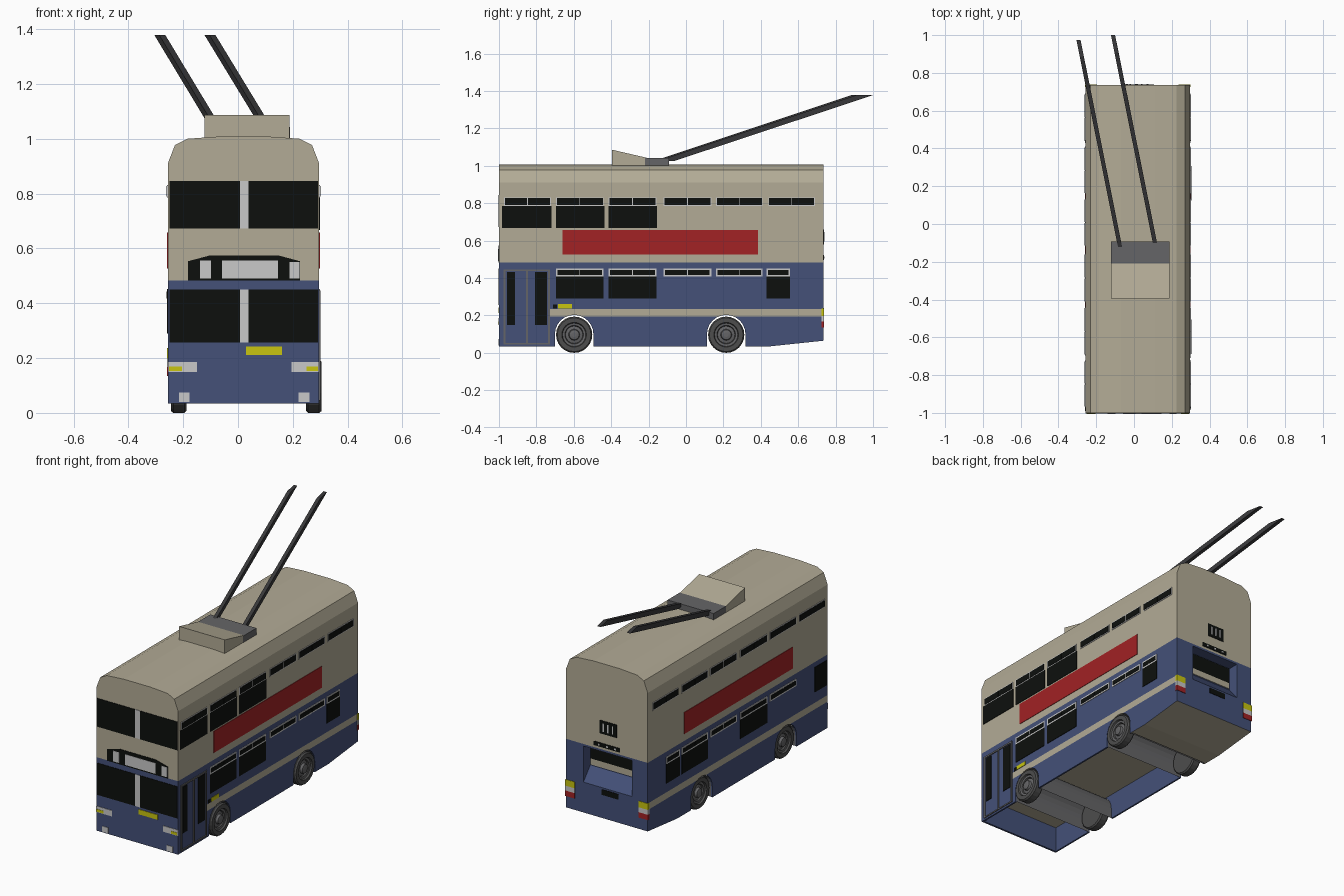
import bpy, bmesh, math
from mathutils import Vector

if "Cube" in bpy.data.objects:
    bpy.data.objects.remove(bpy.data.objects["Cube"])

def mat(name, r, g, b):
    m = bpy.data.materials.new(name)
    m.diffuse_color = (r, g, b, 1)
    m.use_nodes = True
    m.node_tree.nodes["Principled BSDF"].inputs["Base Color"].default_value = m.diffuse_color
    return m

BLUE = mat("blue paint", .058, .082, .19)
CREAM = mat("cream paint", .45, .41, .305)
BLACK = mat("black glass", .004, .005, .004)
WHITE = mat("pale grey trim", .58, .58, .58)
RED = mat("red panel", .36, .016, .018)
YELLOW = mat("yellow lamp", .58, .56, .005)
DARK = mat("dark pole grey", .042, .042, .045)
GREY = mat("mid grey", .13, .13, .135)
TYRE = mat("tyre grey", .075, .075, .075)

CX, HW = .02, .276                    # body centre line and half width
RIGHT, LEFT, FRONT, REAR = CX + HW, CX - HW, -1.0, .735

def finish(name, bm, *mats, recalc=True):
    if recalc:
        bmesh.ops.recalc_face_normals(bm, faces=bm.faces)
    me = bpy.data.meshes.new(name)
    bm.to_mesh(me)
    bm.free()
    ob = bpy.data.objects.new(name, me)
    bpy.context.collection.objects.link(ob)
    for m in mats:
        me.materials.append(m)
    return ob

def prism(name, pts, axis, a, b, *mats, closed=True):
    """Extrude a 2D outline: axis 'x' takes (y, z) points, axis 'y' takes (x, z) points."""
    bm = bmesh.new()
    put = (lambda p, t: (t, p[0], p[1])) if axis == 'x' else (lambda p, t: (p[0], t, p[1]))
    A = [bm.verts.new(put(p, a)) for p in pts]
    B = [bm.verts.new(put(p, b)) for p in pts]
    n = len(pts)
    for i in range(n if closed else n - 1):
        j = (i + 1) % n
        bm.faces.new((A[i], A[j], B[j], B[i]))
    if closed:
        bm.faces.new(A)
        bm.faces.new(B[::-1])
    return finish(name, bm, *mats)

def boxes(name, material, items):
    """Join boxes (x0, x1, y0, y1, z0, z1) in one object."""
    bm = bmesh.new()
    for x0, x1, y0, y1, z0, z1 in items:
        vs = bmesh.ops.create_cube(bm, size=1)["verts"]
        for v in vs:
            v.co = ((x0 + x1) / 2 + v.co.x * (x1 - x0), (y0 + y1) / 2 + v.co.y * (y1 - y0),
                    (z0 + z1) / 2 + v.co.z * (z1 - z0))
    return finish(name, bm, material)

def plates(name, material, side, rects, t=.003):
    """Thin plates (u0, u1, z0, z1) on one side of the body, standing out by t."""
    out = []
    for u0, u1, z0, z1 in rects:
        if side == 'right': out.append((RIGHT - .002, RIGHT + t, u0, u1, z0, z1))
        if side == 'left': out.append((LEFT - t, LEFT + .002, u0, u1, z0, z1))
        if side == 'front': out.append((u0, u1, FRONT - t, FRONT + .002, z0, z1))
        if side == 'rear': out.append((u0, u1, REAR - .002, REAR + t, z0, z1))
    return boxes(name, material, out)

def arch(yc, r, low):
    arc = [(yc + r * math.cos(math.pi * i / 12), .1 + r * math.sin(math.pi * i / 12)) for i in range(13)]
    return [(yc + r, low)] + arc + [(yc - r, low)]

# Body shell: cross-section with rounded roof, cut along the paint lines
half = [(HW, .035), (HW, .91), (.25, .977), (.205, 1.0), (.09, 1.008)]
section = [(CX + x, z) for x, z in half] + [(CX - x, z) for x, z in half[::-1]]
body = prism("body", section, 'y', FRONT, REAR, BLUE, CREAM)
bm = bmesh.new()
bm.from_mesh(body.data)
for co, no in (((0, 0, .195), (0, 0, 1)), ((0, 0, .235), (0, 0, 1)), ((0, 0, .483), (0, 0, 1)),
               ((0, -.73, 0), (0, 1, 0)), ((0, .45, 0), (0, 1, 0))):
    bmesh.ops.bisect_plane(bm, geom=bm.verts[:] + bm.edges[:] + bm.faces[:], plane_co=co, plane_no=no)
for v in bm.verts:                    # tail sweeps up
    if v.co.z < .04 and v.co.y > .7:
        v.co.z = .065
bm.to_mesh(body.data)
bm.free()

# Cut the open underside, wheel arches and rear engine recess
WHEEL_Y = (-.598, .215)
cutters = [boxes("underside_cutter", BLUE, [(LEFT + .01, RIGHT - .01, -.988, .33, -.1, .19)]),
           prism("recess_cutter", [(.78, .47), (.668, .47), (.668, .33), (.735, .25), (.78, .2)],
                 'x', -.15, .178, BLUE)]
cutters += [prism("arch_cutter", arch(y, .103, -.1), 'x', -.5, .5, BLUE) for y in WHEEL_Y]
bpy.context.view_layer.objects.active = body
for c in cutters:
    mod = body.modifiers.new("cut", 'BOOLEAN')
    mod.operation, mod.solver, mod.object = 'DIFFERENCE', 'EXACT', c
    bpy.ops.object.modifier_apply(modifier=mod.name)
for c in cutters:
    bpy.data.objects.remove(c)

# Paint by height and direction
for p in body.data.polygons:
    c, n = p.center, p.normal
    stripe = abs(n.x) > .9 and abs(c.x - CX) > .27 and .195 < c.z < .235 and (c.y > -.73 or c.x < 0)
    floor = n.z < -.9 and c.z < .25 and (c.z > .15 or c.y > .33)
    p.material_index = 1 if c.z > .483 or stripe or floor else 0

# Wheel housings across the underside
for y, name in zip(WHEEL_Y, ("front", "rear")):
    prism(name + "_wheel_housing", arch(y, .102, .037), 'x', LEFT + .008, RIGHT - .008, GREY, closed=False)

# Wheels: lathed tyre and dished hub
PROFILE = [(0, 0), (.09, 0), (.097, .008), (.097, .048), (.09, .057), (.066, .057), (.062, .047),
           (.05, .045), (.046, .036), (.03, .04), (.026, .054), (.012, .057), (0, .057)]
def wheel(name, x, y, s):
    bm, n = bmesh.new(), 24
    rings = [[bm.verts.new((x + s * h, y + r * math.cos(math.tau * i / n), .097 + r * math.sin(math.tau * i / n)))
              for i in range(n)] for r, h in PROFILE]
    for k in range(len(rings) - 1):
        for i in range(n):
            j = (i + 1) % n
            f = bm.faces.new((rings[k][i], rings[k][j], rings[k + 1][j], rings[k + 1][i]))
            f.material_index = 1 if k in (6, 8, 9, 10, 11) else 0
    bmesh.ops.remove_doubles(bm, verts=bm.verts, dist=1e-5)
    finish(name, bm, TYRE, GREY)
for y, name in zip(WHEEL_Y, ("front", "rear")):
    wheel(name + "_right_wheel", .248, y, 1)
    wheel(name + "_left_wheel", -.188, y, -1)

# Side vents: white frames with two dark panes each
BAYS = [(-.972, -.722), (-.695, -.44), (-.415, -.157), (-.12, .135), (.16, .41), (.44, .69)]
LOWER = BAYS[1:5] + [(.43, .557)]
def vents(side, label, bays, z0, z1, rim):
    plates(f"{side}_{label}_vent_frames", WHITE, side, [(a, b, z0, z1) for a, b in bays])
    panes = []
    for a, b in bays:
        m = (a + b) / 2
        spans = [(a + rim, m - .002), (m + .002, b - rim)] if b - a > .2 else [(a + rim, b - rim)]
        panes += [(p, q, z0 + rim, z1 - rim) for p, q in spans]
    plates(f"{side}_{label}_vent_panes", BLACK, side, panes, .005)
for side in ("right", "left"):
    vents(side, "upper", BAYS, .785, .832, .005)
    vents(side, "lower", LOWER, .408, .452, .009)
    plates(side + "_red_panel", RED, side, [(-.66, .385, .527, .658)])
plates("right_upper_windows", BLACK, "right", [(a - .012 * (i == 0), b + .003, .668, .785)
                                               for i, (a, b) in enumerate(BAYS[:3])])
plates("right_lower_windows", BLACK, "right", [(a, b, .29, .408) for a, b in (LOWER[0], LOWER[1], LOWER[4])])
plates("left_lower_windows", BLACK, "left", [(-.415, -.157, .29, .408), (.16, .41, .29, .408), (.43, .557, .29, .408)])
plates("driver_window", BLACK, "left", [(-.99, -.875, .30, .452)])

# Entrance door: grey frame and narrow panes
plates("door_frame", GREY, "right", [(-.976, -.966, .05, .445), (-.855, -.845, .05, .445), (-.737, -.727, .05, .445),
                                     (-.976, -.727, .437, .447), (-.976, -.727, .046, .054)], .005)
plates("door_panes", BLACK, "right", [(-.958, -.914, .15, .432), (-.808, -.743, .15, .432)])
plates("side_indicator", YELLOW, "right", [(-.685, -.61, .237, .26)])
plates("side_indicator_base", BLACK, "right", [(-.71, -.69, .237, .258)])

# Front: windscreens, blind box, lamps
plates("windscreens", BLACK, "front", [(a, b, z0, z1) for a, b in ((-.25, .007), (.039, .292))
                                       for z0, z1 in ((.672, .845), (.256, .45))])
plates("windscreen_pillars", WHITE, "front", [(.007, .039, .672, .845), (.007, .039, .256, .45)])
prism("blind_box", [(-.183, .482), (-.183, .553), (-.10, .575), (.145, .575), (.227, .553), (.227, .482)],
      'y', FRONT - .003, FRONT + .002, BLACK)
plates("blind_screens", WHITE, "front", [(-.139, -.099, .49, .555), (-.058, .146, .49, .555),
                                         (.187, .225, .49, .55)], .005)
plates("front_plate", YELLOW, "front", [(.03, .16, .212, .242)])
plates("headlamps", WHITE, "front", [(LEFT, -.15, .15, .186), (.196, RIGHT, .15, .186),
                                     (-.215, -.176, .04, .074), (.22, .26, .04, .074)])
plates("front_indicators", YELLOW, "front", [(-.252, -.205, .153, .169), (.25, .292, .153, .169)], .005)

# Rear: number box, vent slot, recess window, plate, lamp clusters
plates("rear_number_box", BLACK, "rear", [(-.047, .067, .58, .66)])
plates("rear_number_bars", WHITE, "rear", [(x, x + .008, .595, .645) for x in (-.025, .006, .037)], .005)
plates("rear_slot", BLACK, "rear", [(-.07, .107, .497, .522)])
plates("rear_slot_dots", WHITE, "rear", [(x, x + .012, .504, .514) for x in (-.045, .01, .065)], .005)
boxes("recess_window", BLACK, [(-.145, .173, .666, .672, .372, .466)])
boxes("recess_strip", CREAM, [(-.145, .173, .666, .672, .335, .372)])
plates("rear_plate", BLACK, "rear", [(-.06, .053, .207, .24)])
for label, m, z0, z1 in (("yellow", YELLOW, .198, .236), ("white", WHITE, .168, .198), ("red", RED, .135, .168)):
    boxes(f"rear_{label}_lamps", m, [(LEFT - .003, -.195, .724, REAR + .003, z0, z1),
                                     (.235, RIGHT + .003, .724, REAR + .003, z0, z1)])

# Roof equipment: cream wedge, grey base and two trolley poles
prism("roof_fairing", [(-.395, .995), (-.395, 1.086), (-.21, 1.043), (-.21, .995)], 'x', -.122, .187, CREAM)
boxes("pole_base", GREY, [(-.122, .189, -.22, -.092, .995, 1.043)])
def pole(name, start, end):
    bm = bmesh.new()
    ring = [(sx * .011 - .2 * sy * .045, sy * .045) for sx, sy in ((-1, -1), (1, -1), (1, 1), (-1, 1))]
    A, B = [[bm.verts.new(Vector(c) + Vector((x, y, 0))) for x, y in ring] for c in (start, end)]
    for i in range(4):
        j = (i + 1) % 4
        bm.faces.new((A[i], A[j], B[j], B[i]))
    bm.faces.new(A)
    bm.faces.new(B[::-1])
    finish(name, bm, DARK)
pole("left_pole", (-.072, -.13, 1.025), (-.285, .93, 1.378))
pole("right_pole", (.113, -.11, 1.025), (-.102, .955, 1.378))
